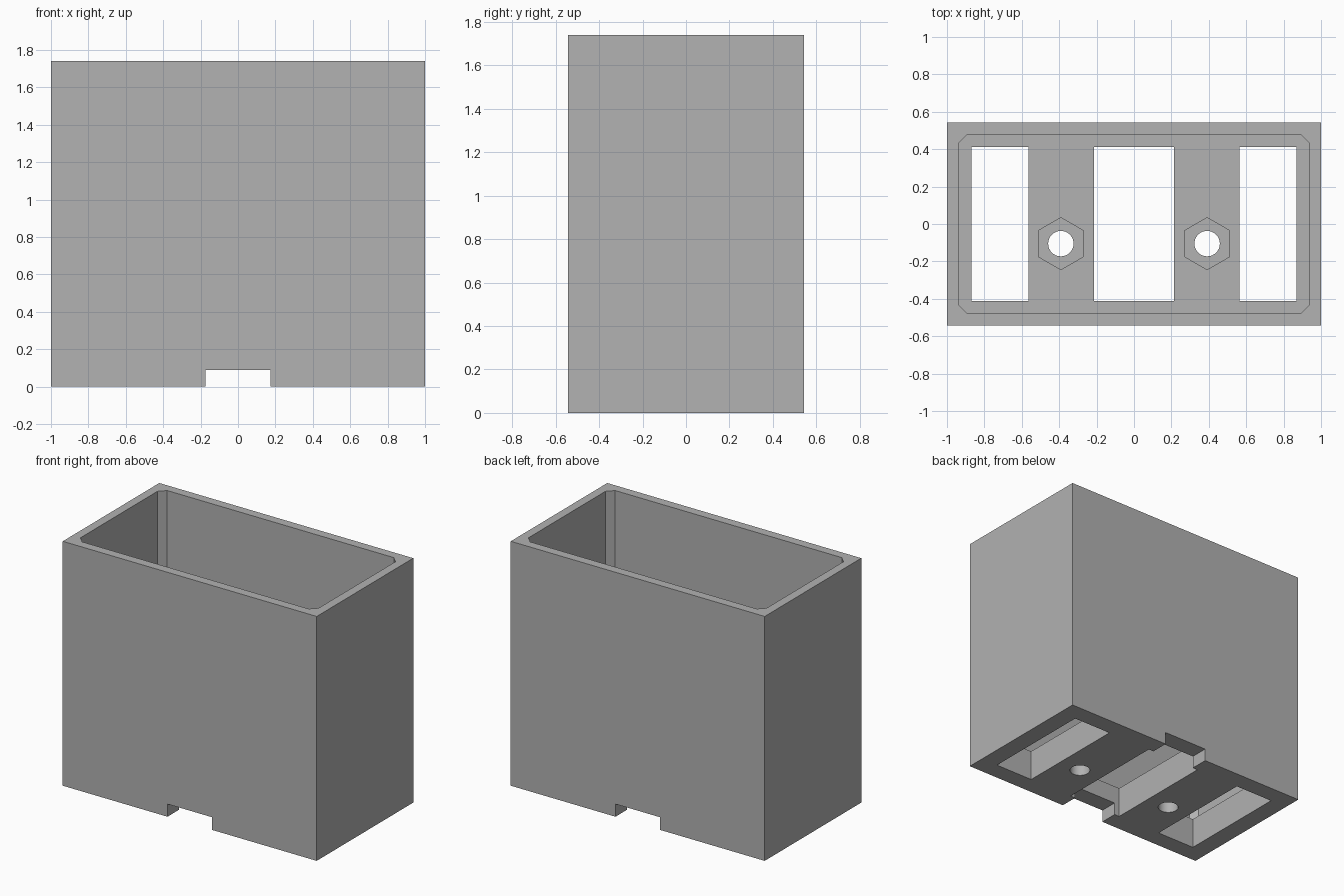
import bpy, bmesh, math

if "Cube" in bpy.data.objects:
    bpy.data.objects.remove(bpy.data.objects["Cube"], do_unlink=True)

W, D, H = 1.0, 0.543, 1.74      # half width, half depth, height
FLOOR, OVER = 0.22, 0.1         # floor thickness, cutter overshoot

grey = bpy.data.materials.new("plain grey")
grey.use_nodes = True
colour = (0.445, 0.445, 0.445, 1)
grey.diffuse_color = colour
grey.node_tree.nodes["Principled BSDF"].inputs["Base Color"].default_value = colour


def prism(name, outline, z0, z1):
    """Extrude a flat outline from z0 up to z1."""
    bm = bmesh.new()
    base = bm.faces.new([bm.verts.new((x, y, z0)) for x, y in outline])
    top = bmesh.ops.extrude_face_region(bm, geom=[base])["geom"]
    verts = [v for v in top if isinstance(v, bmesh.types.BMVert)]
    bmesh.ops.translate(bm, verts=verts, vec=(0, 0, z1 - z0))
    bmesh.ops.recalc_face_normals(bm, faces=bm.faces)
    mesh = bpy.data.meshes.new(name)
    bm.to_mesh(mesh)
    bm.free()
    mesh.materials.append(grey)
    obj = bpy.data.objects.new(name, mesh)
    bpy.context.collection.objects.link(obj)
    return obj


def rect(x0, x1, y):
    return [(x0, -y), (x1, -y), (x1, y), (x0, y)]


def polygon(cx, cy, r, sides):
    angles = [math.pi / 2 + i * math.tau / sides for i in range(sides)]
    return [(cx + r * math.cos(a), cy + r * math.sin(a)) for a in angles]


def chamfered(x, y, c):
    return [(-x + c, -y), (x - c, -y), (x, -y + c), (x, y - c),
            (x - c, y), (-x + c, y), (-x, y - c), (-x, -y + c)]


# Outer body
box = prism("open_box", rect(-W, W, D), 0, H)

# Cavity, cable notch and middle floor slot
cutters = [
    prism("cavity_cutter", chamfered(0.937, 0.478, 0.045), FLOOR, H + OVER),
    prism("notch_cutter", rect(-0.175, 0.175, D + OVER), -OVER, 0.09),
    prism("middle_slot_cutter", rect(-0.215, 0.215, 0.413), -OVER, FLOOR + OVER),
]

# Side slots, screw holes and hexagonal nut pockets
for side, s in (("left", 1), ("right", -1)):
    x0, x1 = sorted((s * 0.565, s * 0.868))
    cutters += [
        prism(side + "_slot_cutter", rect(x0, x1, 0.413), -OVER, FLOOR + OVER),
        prism(side + "_screw_cutter", polygon(s * 0.391, -0.105, 0.068, 32), -OVER, FLOOR + OVER),
        prism(side + "_nut_cutter", polygon(s * 0.391, -0.105, 0.139, 6), FLOOR - 0.12, FLOOR + OVER),
    ]

# Cut everything out of the body
bpy.context.view_layer.objects.active = box
box.select_set(True)
for cutter in cutters:
    cutter.hide_render = True
    mod = box.modifiers.new(cutter.name, "BOOLEAN")
    mod.operation = "DIFFERENCE"
    mod.solver = "EXACT"
    mod.object = cutter
    bpy.ops.object.modifier_apply(modifier=mod.name)
    bpy.data.objects.remove(cutter, do_unlink=True)

bpy.ops.object.shade_smooth_by_angle(angle=math.radians(30))
